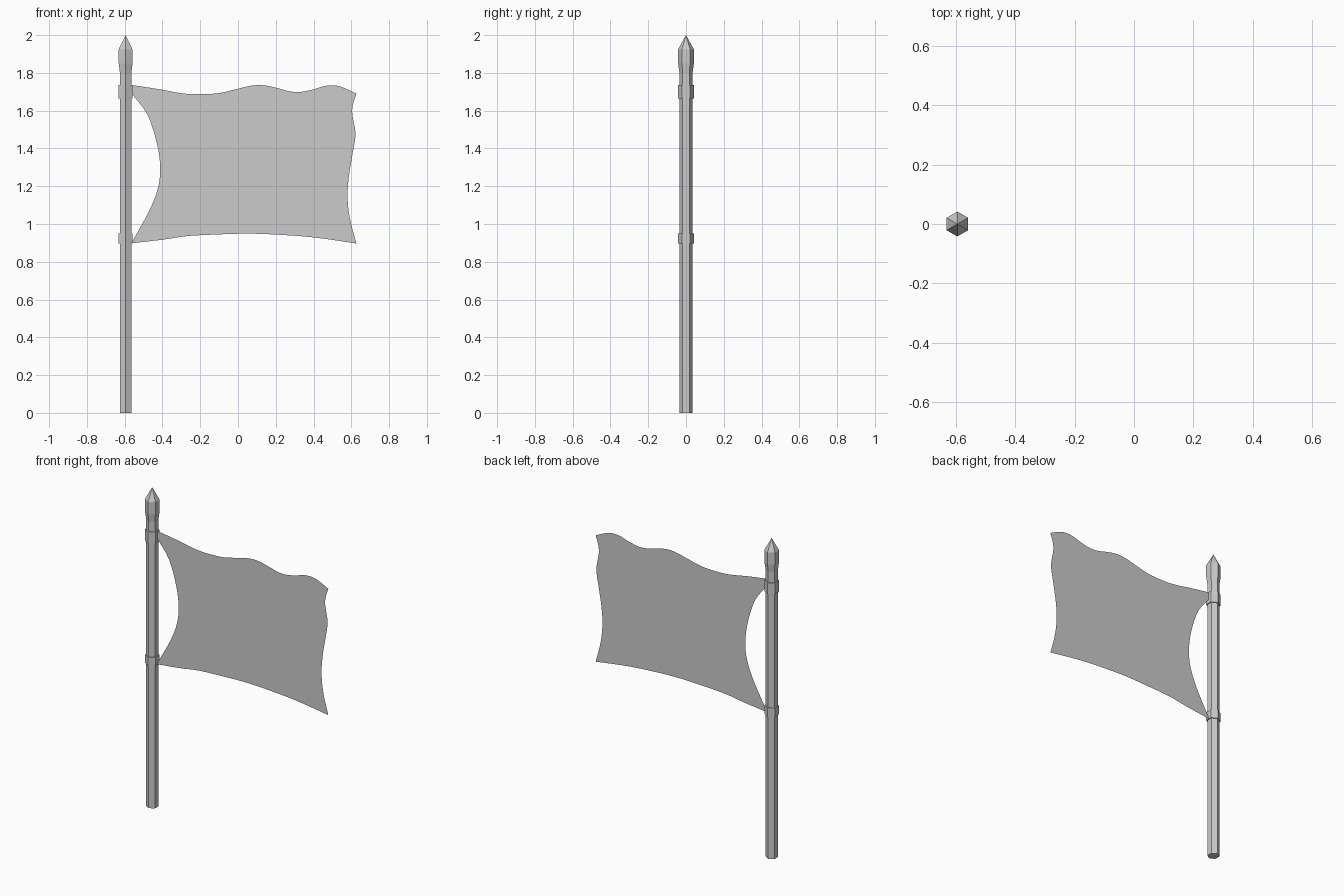
import bpy, bmesh, math

if "Cube" in bpy.data.objects:
    bpy.data.objects.remove(bpy.data.objects["Cube"])

POLE_X = -0.595


def make_object(name, bm):
    mesh = bpy.data.meshes.new(name)
    bm.to_mesh(mesh)
    bm.free()
    obj = bpy.data.objects.new(name, mesh)
    bpy.context.collection.objects.link(obj)
    return obj


def hex_lathe(name, profile, sides=6):
    """Six-sided turned part; profile is (radius, z) from bottom to top."""
    bm = bmesh.new()
    rings = []
    for r, z in profile:
        if r == 0:
            rings.append([bm.verts.new((POLE_X, 0, z))] * sides)
            continue
        rings.append([bm.verts.new((POLE_X + r * math.cos(a), r * math.sin(a), z))
                      for a in (math.pi / 2 + i * math.tau / sides for i in range(sides))])
    for low, high in zip(rings, rings[1:]):
        for i in range(sides):
            j = (i + 1) % sides
            corners = [low[i], low[j], high[j], high[i]]
            bm.faces.new(list(dict.fromkeys(corners)))
    bm.faces.new(rings[0][::-1])
    if profile[-1][0] > 0:
        bm.faces.new(rings[-1])
    return make_object(name, bm)


def spline(points, t):
    """Catmull-Rom point at t in 0..1 along the control points."""
    n = len(points) - 1
    i = min(int(t * n), n - 1)
    u = t * n - i
    a, b, c, d = (points[max(0, min(n, i + k))] for k in (-1, 0, 1, 2))
    return [0.5 * (2 * q + (r - p) * u + (2 * p - 5 * q + 4 * r - s) * u * u
                   + (3 * q - p - 3 * r + s) * u ** 3) for p, q, r, s in zip(a, b, c, d)]


# Pole, bands and spear-shaped finial
hex_lathe("pole", [(0.035, 0), (0.035, 1.80)])
hex_lathe("lower_band", [(0.042, 0.896), (0.042, 0.949)])
hex_lathe("upper_band", [(0.042, 1.664), (0.042, 1.735)])
hex_lathe("finial", [(0.034, 1.795), (0.042, 1.85), (0.042, 1.925), (0, 2.0)])

# Cloth outline: four edges in the x-z plane
top = [(-0.565, 1.736), (-0.42, 1.714), (-0.30, 1.692), (-0.20, 1.687), (-0.10, 1.693),
       (0.0, 1.716), (0.07, 1.732), (0.13, 1.735), (0.20, 1.722), (0.27, 1.703),
       (0.33, 1.699), (0.40, 1.713), (0.46, 1.731), (0.52, 1.733), (0.57, 1.717), (0.627, 1.69)]
bottom = [(-0.565, 0.898), (-0.40, 0.917), (-0.27, 0.936), (-0.10, 0.945), (0.05, 0.949),
          (0.20, 0.944), (0.40, 0.929), (0.627, 0.897)]
left = [(-0.565, 0.898), (-0.47, 1.07), (-0.424, 1.19), (-0.412, 1.30), (-0.43, 1.43),
        (-0.48, 1.58), (-0.56, 1.69), (-0.565, 1.736)]
right = [(0.627, 0.897), (0.592, 1.03), (0.58, 1.15), (0.588, 1.26), (0.606, 1.37),
         (0.622, 1.48), (0.604, 1.60), (0.627, 1.69)]

# Cloth surface blended between the four edges
NU, NV = 45, 28
bm = bmesh.new()
grid = []
for j in range(NV + 1):
    v = j / NV
    lf, rt = spline(left, v), spline(right, v)
    row = []
    for i in range(NU + 1):
        u = i / NU
        tp, bt = spline(top, u), spline(bottom, u)
        x, z = ((1 - v) * bt[k] + v * tp[k] + (1 - u) * lf[k] + u * rt[k]
                - (1 - u) * ((1 - v) * bottom[0][k] + v * top[0][k])
                - u * ((1 - v) * bottom[-1][k] + v * top[-1][k]) for k in (0, 1))
        row.append(bm.verts.new((x, 0, z)))
    grid.append(row)
for lo, hi in zip(grid, grid[1:]):
    for i in range(NU):
        bm.faces.new((lo[i], lo[i + 1], hi[i + 1], hi[i]))
make_object("flag_cloth", bm)
